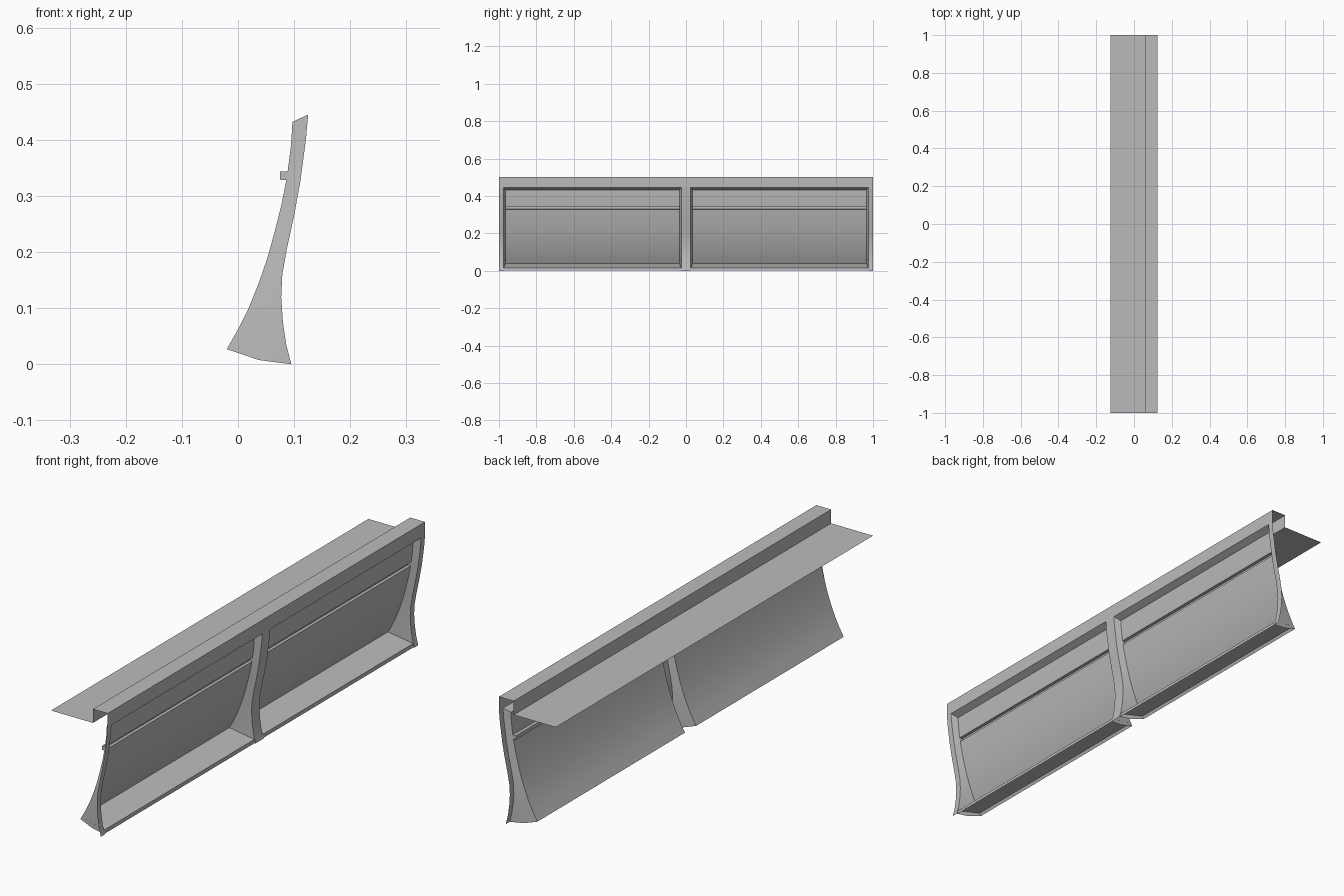
import bpy, bmesh, math

if "Cube" in bpy.data.objects:
    bpy.data.objects.remove(bpy.data.objects["Cube"], do_unlink=True)

grey = bpy.data.materials.new("plain grey")
grey.use_nodes = True
GREY = (0.5, 0.5, 0.5, 1)
grey.diffuse_color = GREY
grey.node_tree.nodes["Principled BSDF"].inputs["Base Color"].default_value = GREY

# Profiles in (x, z): outer face of the posts, and the back of the recess
FRONT = [(.095, 0), (.086, .035), (.08, .075), (.077, .12), (.079, .16), (.087, .205),
         (.1, .265), (.111, .325), (.115, .355), (.121, .4), (.125, .445)]
BACK = [(-.02, .027), (0, .062), (.019, .1), (.037, .145), (.052, .188), (.065, .235),
        (.077, .283), (.086, .328), (.0885, .344), (.0945, .39), (.097, .432)]
GROOVE = [(.075, .329), (.075, .344)]


def loft(name, columns):
    """Sheet joining neighbouring columns of points."""
    bm = bmesh.new()
    cols = [[bm.verts.new(p) for p in col] for col in columns]
    for a, b in zip(cols, cols[1:]):
        for i in range(len(a) - 1):
            bm.faces.new((a[i], b[i], b[i + 1], a[i + 1]))
    bmesh.ops.recalc_face_normals(bm, faces=bm.faces[:])
    mesh = bpy.data.meshes.new(name)
    bm.to_mesh(mesh)
    bm.free()
    mesh.materials.append(grey)
    obj = bpy.data.objects.new(name, mesh)
    bpy.context.collection.objects.link(obj)
    bpy.ops.object.select_all(action='DESELECT')
    obj.select_set(True)
    bpy.context.view_layer.objects.active = obj
    bpy.ops.object.shade_smooth_by_angle(angle=math.radians(25))
    return obj


def at(profile, y):
    return [(x, y, z) for x, z in profile]


# Folded top rail with its rear flange
rail = [(.125, .445), (.125, .5), (.06, .5), (.06, .445), (-.125, .445)]
loft("top_rail", [at(rail, -1), at(rail, 1)])

# Curved post faces
for name, y0, y1 in (("right_post", -1, -.975), ("middle_post", -.025, .025),
                     ("left_post", .975, 1)):
    loft(name, [at(FRONT, y0), at(FRONT, y1)])

panel = BACK[:8] + GROOVE + BACK[8:]
for side, c in (("near", -.5), ("far", .5)):
    # Back panel with pressed groove
    loft(side + "_panel", [at(panel, c - .465), at(panel, c + .465)])
    # Tapered header above the recess
    loft(side + "_header", [[(.125, c - .475, .445), (.125, c + .475, .445)],
                            [(.097, c - .465, .432), (.097, c + .465, .432)]])
    # Sloping bottom tray with front lip
    loft(side + "_tray", [[(x, c - w, z), (x, c + w, z)] for x, z, w in
                          ((.092, .001, .475), (.09, .015, .475), (-.0135, .038, .465))])
    for s in (-1, 1):
        # Side wall from post to panel, lower edge slightly bowed
        middle = [((f[0] + b[0]) / 2, c + s * .47, (f[1] + b[1]) / 2 - (.006 if i == 0 else 0))
                  for i, (f, b) in enumerate(zip(FRONT, BACK))]
        loft(side + "_side_wall", [at(FRONT, c + s * .475), middle, at(BACK, c + s * .465)])
        # End cap of the groove
        loft(side + "_groove_cap", [at(GROOVE, c + s * .465), at(BACK[7:9], c + s * .465)])
